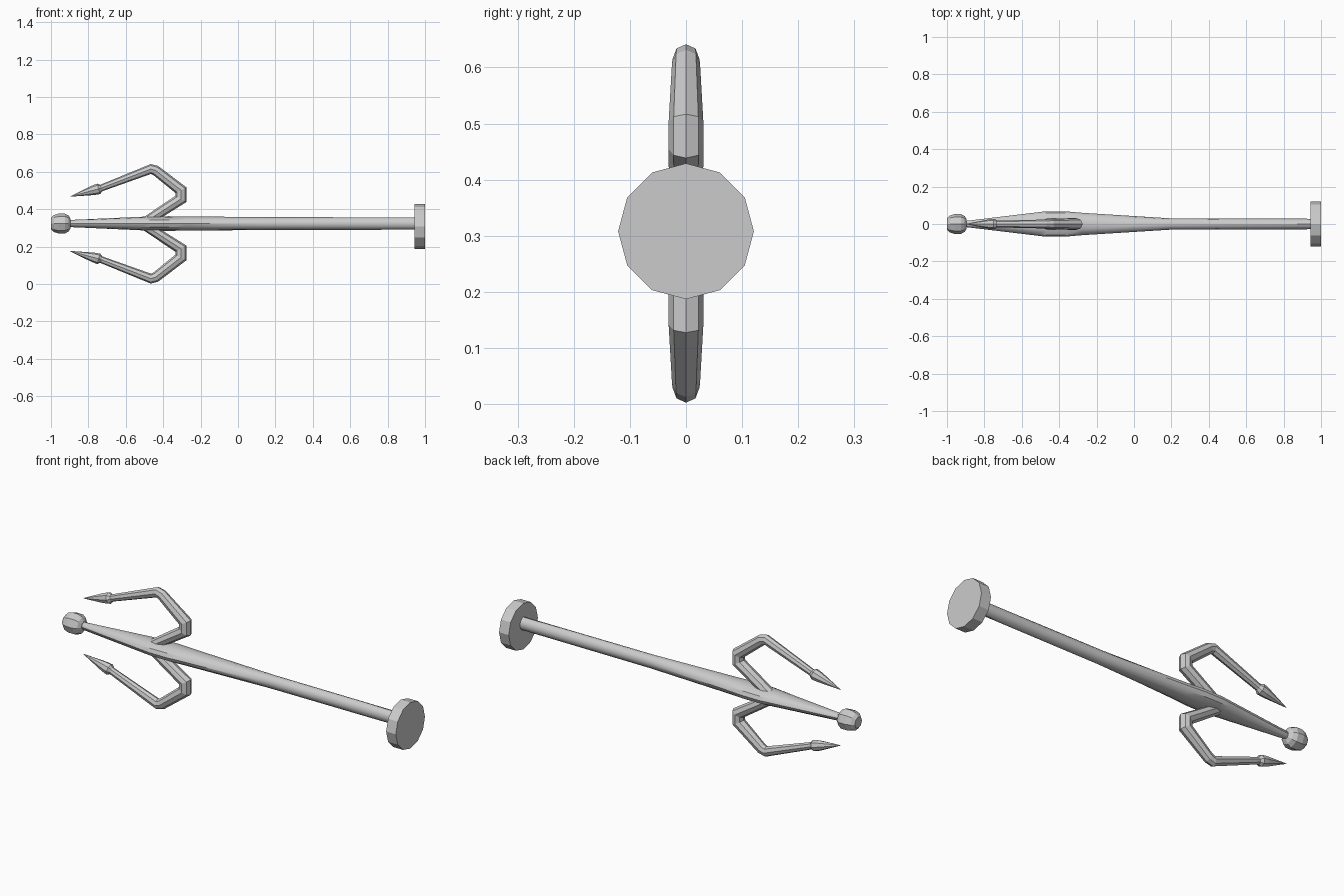
import bpy, bmesh
from math import cos, sin, pi
from mathutils import Vector

if "Cube" in bpy.data.objects:
    bpy.data.objects.remove(bpy.data.objects["Cube"])

AXIS = 0.3235


def tube(name, points, sides, smooth=0):
    """Sweep an elliptical ring along (x, z, in-plane radius, y radius) points."""
    bm = bmesh.new()
    pos = [Vector((p[0], 0, p[1])) for p in points]
    dirs = [(b - a).normalized() for a, b in zip(pos, pos[1:])]
    rings = []
    for i, p in enumerate(points):
        a, b = dirs[max(i - 1, 0)], dirs[min(i, len(dirs) - 1)]
        t = (a + b).normalized()
        n = Vector((-t.z, 0, t.x)) / t.dot(b)  # mitred corner
        rings.append([bm.verts.new(pos[i] + n * p[2] * cos(2 * pi * k / sides)
                                   + Vector((0, p[3] * sin(2 * pi * k / sides), 0)))
                      for k in range(sides)])
    for r, s in zip(rings, rings[1:]):
        for k in range(sides):
            j = (k + 1) % sides
            bm.faces.new((r[k], r[j], s[j], s[k]))
    bm.faces.new(rings[0])
    bm.faces.new(rings[-1])
    bmesh.ops.recalc_face_normals(bm, faces=bm.faces)
    me = bpy.data.meshes.new(name)
    bm.to_mesh(me)
    bm.free()
    ob = bpy.data.objects.new(name, me)
    bpy.context.collection.objects.link(ob)
    if smooth:
        bpy.ops.object.select_all(action='DESELECT')
        ob.select_set(True)
        bpy.context.view_layer.objects.active = ob
        bpy.ops.object.shade_smooth_by_angle(angle=smooth)
    return ob


# Shaft: flattened swelling around the prongs, then a plain rod
tube("shaft", [(x, AXIS, rz, ry) for x, rz, ry in [
    (-0.92, 0.018, 0.014), (-0.52, 0.036, 0.062), (-0.47, 0.038, 0.068),
    (-0.37, 0.039, 0.068), (-0.28, 0.038, 0.06), (0.2, 0.034, 0.03),
    (0.95, 0.033, 0.028)]], 12, 0.6)

# Rounded knob at the tip
tube("knob", [(x, AXIS, r, r) for x, r in [
    (-1.0, 0.03), (-0.985, 0.045), (-0.96, 0.053), (-0.925, 0.053),
    (-0.905, 0.042), (-0.895, 0.025)]], 8)

# End disc
tube("end_disc", [(0.944, 0.308, 0.121, 0.121), (1.0, 0.308, 0.121, 0.121)], 12)

# Hooked prongs and their barbs, mirrored above and below the shaft
arm = [(-0.5, 0.329, 0.026, 0.03), (-0.305, 0.455, 0.03, 0.031),
       (-0.305, 0.502, 0.03, 0.031), (-0.44, 0.607, 0.027, 0.025),
       (-0.466, 0.615, 0.025, 0.024), (-0.735, 0.512, 0.018, 0.018)]
barb = [(-0.728, 0.514, 0.016, 0.016), (-0.745, 0.509, 0.029, 0.028),
        (-0.775, 0.501, 0.026, 0.025), (-0.897, 0.468, 0.001, 0.001)]
for side, sign in (("upper", 1), ("lower", -1)):
    for part, pts in (("prong", arm), ("barb", barb)):
        tube(f"{side}_{part}",
             [(x, 0.322 + sign * (z - 0.322), a, b) for x, z, a, b in pts], 8)
